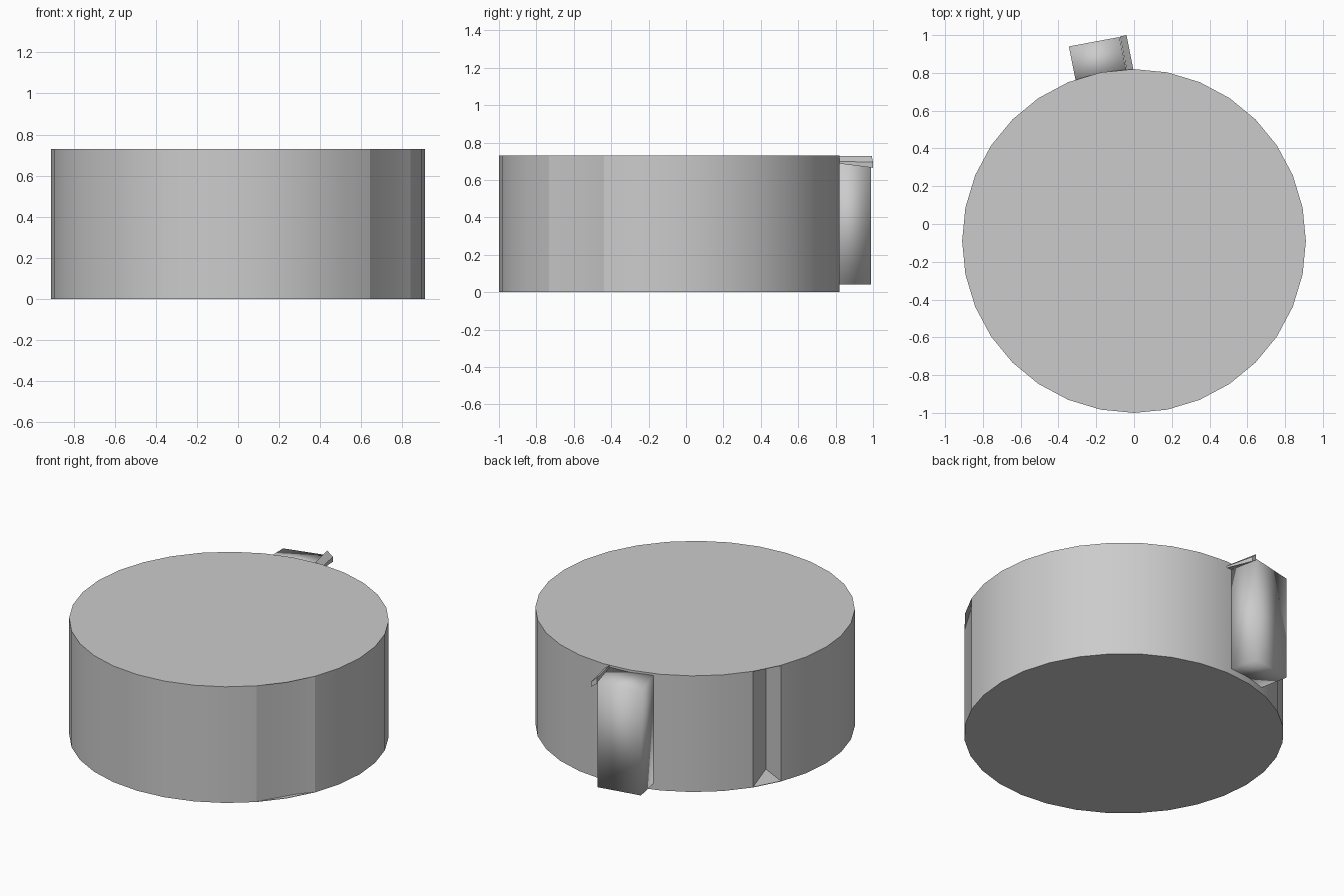
import bpy, bmesh
from math import sin, cos, radians

if "Cube" in bpy.data.objects:
    bpy.data.objects.remove(bpy.data.objects["Cube"])

R, CY, H, SIDES = 0.91, -0.09, 0.73, 32


def make_object(name, bm):
    bmesh.ops.recalc_face_normals(bm, faces=bm.faces[:])
    mesh = bpy.data.meshes.new(name)
    bm.to_mesh(mesh)
    bm.free()
    ob = bpy.data.objects.new(name, mesh)
    bpy.context.collection.objects.link(ob)
    bpy.context.view_layer.objects.active = ob
    for o in bpy.context.selected_objects:
        o.select_set(False)
    ob.select_set(True)
    return ob


def prism(name, outline, bottoms, tops):
    """Closed prism over a plan outline, with a height per corner."""
    n = len(outline)
    bm = bmesh.new()
    lo = [bm.verts.new((x, y, z)) for (x, y), z in zip(outline, bottoms)]
    hi = [bm.verts.new((x, y, z)) for (x, y), z in zip(outline, tops)]
    bm.faces.new(lo[::-1])
    bm.faces.new(hi)
    for i in range(n):
        j = (i + 1) % n
        bm.faces.new((lo[i], lo[j], hi[j], hi[i]))
    return make_object(name, bm)


ring = [(R * cos(radians(i * 360 / SIDES)), CY + R * sin(radians(i * 360 / SIDES)))
        for i in range(SIDES)]

# Round body wall, with a narrow notch at the back left and a dent at the front right
wall = list(ring)
wall[29] = (0.766, -0.53)
wall.insert(14, (-0.678, 0.175))
body = prism("round_body", wall, [0.003] * 33, [H - 0.003] * 33)
bpy.ops.object.shade_smooth_by_angle(angle=radians(14))

# Full discs closing the top and bottom
for name, z in (("bottom_disc", 0.0), ("top_disc", H - 0.003)):
    prism(name, ring, [z] * SIDES, [z + 0.003] * SIDES)

# Softly shaded block on the back
block = prism("back_block",
              [(-0.305, 0.74), (-0.035, 0.79), (-0.077, 0.99), (-0.345, 0.94)],
              [0.04] * 4, [0.72, 0.72, 0.70, 0.69])
bpy.ops.object.shade_smooth()

# Thin lip along the block's upper edge
prism("block_lip",
      [(-0.035, 0.80), (0.0, 0.80), (-0.04, 1.0), (-0.075, 0.993)],
      [0.69, 0.69, 0.665, 0.69], [0.728, 0.70, 0.695, 0.728])
